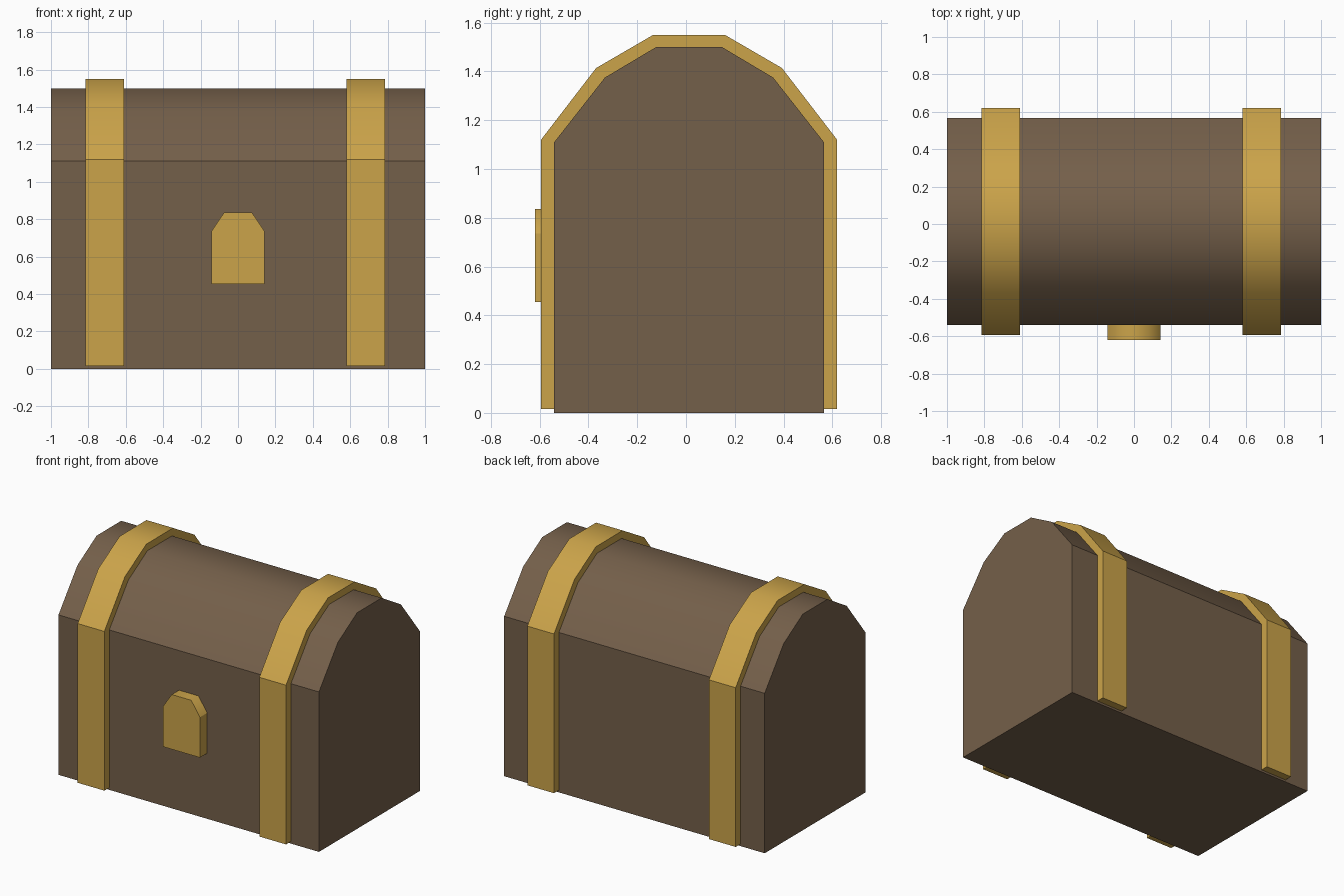
import bpy, bmesh
from mathutils import Vector

if "Cube" in bpy.data.objects:
    bpy.data.objects.remove(bpy.data.objects["Cube"])

CY = 0.0125  # chest centre line in y (the latch offsets it slightly)


def material(name, color):
    m = bpy.data.materials.new(name)
    m.diffuse_color = (*color, 1)
    m.use_nodes = True
    m.node_tree.nodes["Principled BSDF"].inputs["Base Color"].default_value = m.diffuse_color
    return m


wood = material("brown_wood", (0.175, 0.115, 0.068))
brass = material("brass", (0.60, 0.37, 0.068))


def prism(name, profile, sweep, mat):
    """Extrude a closed 3D outline along sweep; upward curved faces are smooth."""
    bm = bmesh.new()
    cap = bm.faces.new([bm.verts.new(p) for p in profile])
    res = bmesh.ops.extrude_face_region(bm, geom=[cap], use_keep_orig=True)
    moved = [g for g in res["geom"] if isinstance(g, bmesh.types.BMVert)]
    bmesh.ops.translate(bm, verts=moved, vec=sweep)
    bmesh.ops.recalc_face_normals(bm, faces=bm.faces)
    axis = Vector(sweep).normalized()
    for f in bm.faces:
        f.smooth = f.normal.z > 0.3 and abs(f.normal.dot(axis)) < 0.1
    me = bpy.data.meshes.new(name)
    bm.to_mesh(me)
    bm.free()
    me.materials.append(mat)
    ob = bpy.data.objects.new(name, me)
    bpy.context.collection.objects.link(ob)
    return ob


def arch(half, x):
    """Mirror a half profile (half width, z), bottom to top, about the centre line."""
    left = [(x, CY - w, z) for w, z in half]
    right = [(x, CY + w, z) for w, z in reversed(half)]
    return left + right


# Chest body with faceted barrel lid
chest_half = [(0.553, 0), (0.553, 1.11), (0.345, 1.375), (0.135, 1.50)]
prism("chest_body", arch(chest_half, -1), (2, 0, 0), wood)

# Two metal straps, open arches sunk slightly into the wood
outer = [(0.607, 0.015), (0.607, 1.12), (0.381, 1.414), (0.147, 1.55)]
inner = [(0.54, 0.015), (0.54, 1.10), (0.335, 1.36), (0.13, 1.485)]
for side, x in (("left", -0.815), ("right", 0.58)):
    outline = arch(outer, x) + arch(inner, x)[::-1]
    prism(f"{side}_strap", outline, (0.205, 0, 0), brass)

# Latch plate on the front
latch = [(-0.142, 0.455), (0.142, 0.455), (0.142, 0.735),
         (0.075, 0.835), (-0.075, 0.835), (-0.142, 0.735)]
prism("latch", [(x, -0.62, z) for x, z in latch], (0, 0.09, 0), brass)
